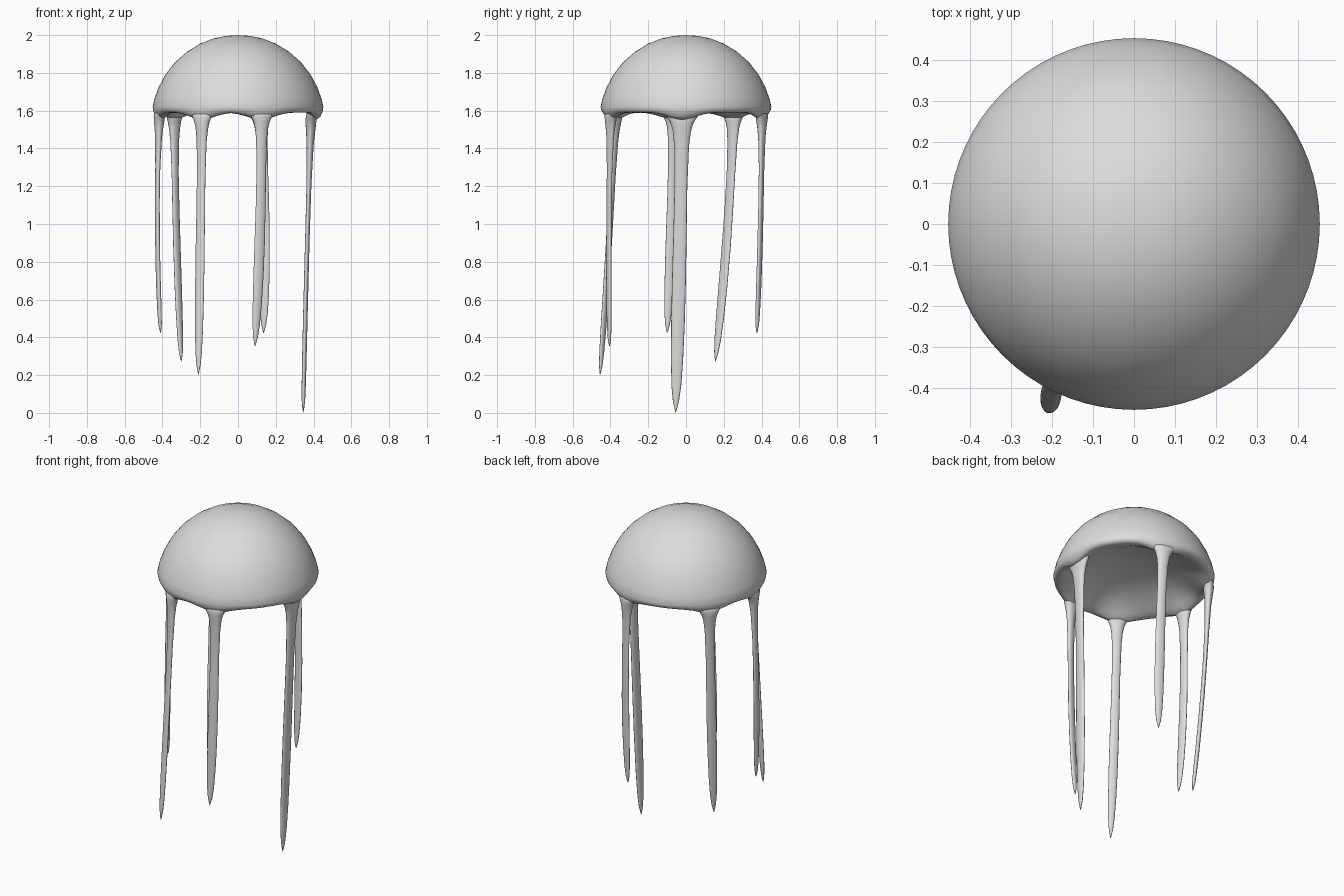
import bpy, bmesh, math
from mathutils import Vector

cube = bpy.data.objects.get("Cube")
if cube:
    bpy.data.objects.remove(cube, do_unlink=True)

# One pale material for the whole body
pale = bpy.data.materials.new("pale_grey")
pale.use_nodes = True
COLOUR = (0.72, 0.72, 0.72, 1)
pale.diffuse_color = COLOUR
pale.node_tree.nodes["Principled BSDF"].inputs["Base Color"].default_value = COLOUR


def loft(name, rings, start_pole, end_pole):
    """Skin a stack of closed rings and close both ends with a pole."""
    bm = bmesh.new()
    rows = [[bm.verts.new(p) for p in ring] for ring in rings]
    count = len(rows[0])
    for upper, lower in zip(rows, rows[1:]):
        for i in range(count):
            j = (i + 1) % count
            bm.faces.new((upper[i], lower[i], lower[j], upper[j]))
    for row, pole in ((rows[0], start_pole), (rows[-1], end_pole)):
        tip = bm.verts.new(pole)
        for i in range(count):
            bm.faces.new((row[i], row[(i + 1) % count], tip))
    bmesh.ops.recalc_face_normals(bm, faces=bm.faces)
    mesh = bpy.data.meshes.new(name)
    bm.to_mesh(mesh)
    bm.free()
    mesh.materials.append(pale)
    mesh.shade_smooth()
    obj = bpy.data.objects.new(name, mesh)
    bpy.context.collection.objects.link(obj)
    return obj


# Tentacle paths: root, middle and tip, plus half width
TENTACLES = {
    "left_tentacle": ((0.388, -0.02, 1.6), (0.364, -0.035, 0.8), (0.345, -0.055, 0), 0.036),
    "back_left_tentacle": ((0.12, 0.402, 1.6), (0.139, 0.395, 1.0), (0.135, 0.375, 0.42), 0.029),
    "back_right_tentacle": ((-0.337, 0.252, 1.6), (-0.325, 0.217, 0.95), (-0.3, 0.155, 0.27), 0.028),
    "right_tentacle": ((-0.415, -0.065, 1.6), (-0.427, -0.077, 1.0), (-0.41, -0.1, 0.42), 0.027),
    "front_right_tentacle": ((-0.19, -0.372, 1.6), (-0.2, -0.408, 0.9), (-0.21, -0.455, 0.2), 0.026),
    "front_left_tentacle": ((0.125, -0.398, 1.6), (0.117, -0.408, 1.0), (0.09, -0.405, 0.35), 0.028),
}
root_angles = [math.atan2(t[0][1], t[0][0]) for t in TENTACLES.values()]


def pull(angle):
    """How strongly the rim is drawn down towards the nearest tentacle."""
    gaps = [abs(math.remainder(angle - a, math.tau)) for a in root_angles]
    return math.exp(-(min(gaps) / 0.24) ** 2)


# Bell: radius, height and rim drop, from the crown around the lip to the shallow underside
PROFILE = [
    (0.06, 1.996, 0), (0.13, 1.982, 0), (0.2, 1.955, 0), (0.27, 1.912, 0),
    (0.335, 1.855, 0), (0.385, 1.79, 0), (0.42, 1.724, 0), (0.442, 1.664, 0),
    (0.452, 1.62, 0), (0.448, 1.602, 0.008), (0.436, 1.592, 0.025),
    (0.418, 1.59, 0.037), (0.398, 1.594, 0.036), (0.37, 1.604, 0.022),
    (0.33, 1.622, 0.007), (0.26, 1.652, 0), (0.17, 1.678, 0), (0.08, 1.691, 0),
]
SEGMENTS = 72
angles = [math.tau * i / SEGMENTS for i in range(SEGMENTS)]
bell_rings = [[(r * math.cos(a), r * math.sin(a), z - drop * pull(a)) for a in angles]
              for r, z, drop in PROFILE]
loft("bell", bell_rings, (0, 0, 2), (0, 0, 1.694))

# Tentacle section: position along the path, width factor, half thickness
SECTIONS = [
    (0, 2.7, 0.014), (0.014, 2.5, 0.026), (0.027, 2.05, 0.029), (0.045, 1.62, 0.028),
    (0.07, 1.32, 0.024), (0.12, 1.08, 0.018), (0.25, 0.94, 0.013), (0.4, 0.97, 0.012),
    (0.55, 1.02, 0.012), (0.7, 1, 0.012), (0.82, 0.9, 0.012), (0.91, 0.72, 0.011),
    (0.96, 0.46, 0.009), (0.985, 0.2, 0.005),
]


def tentacle(name, root, middle, tip, half_width):
    """Sweep a flattened oval along a gently bent path."""
    root, middle, tip = Vector(root), Vector(middle), Vector(tip)
    outward = Vector((root.x, root.y, 0)).normalized()
    sideways = Vector((-outward.y, outward.x, 0))
    bend = middle - (root + tip) / 2
    bend.z = 0
    rings = []
    for t, width, thick in SECTIONS:
        centre = root.lerp(tip, t) + bend * (4 * t * (1 - t))
        rings.append([centre + sideways * (half_width * width * math.cos(a))
                      + outward * (thick * math.sin(a))
                      for a in (math.tau * i / 16 for i in range(16))])
    loft(name, rings, root, tip)


for name, (root, middle, tip, half_width) in TENTACLES.items():
    tentacle(name, root, middle, tip, half_width)
